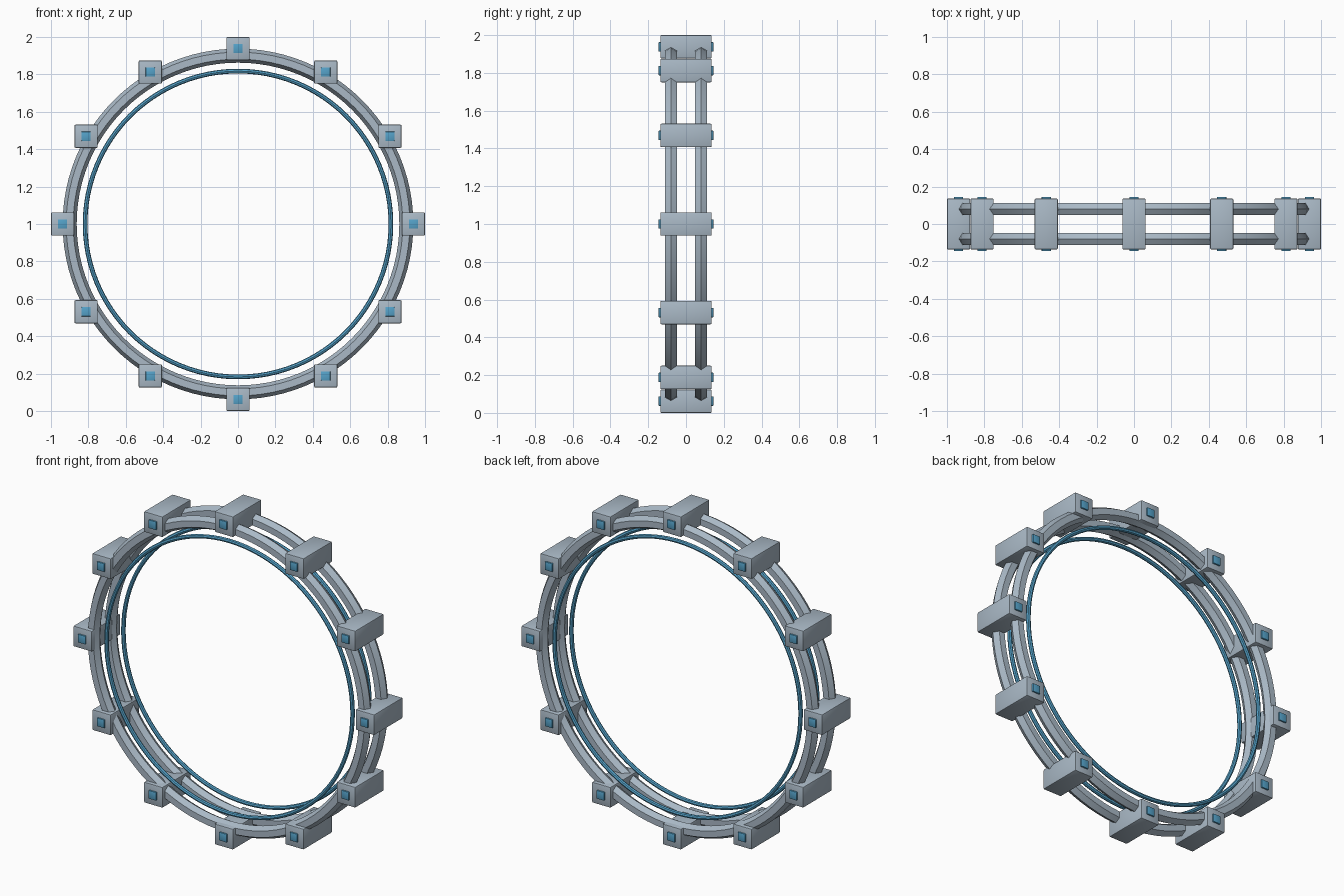
import bpy, bmesh, math
from mathutils import Matrix, Vector

if "Cube" in bpy.data.objects:
    bpy.data.objects.remove(bpy.data.objects["Cube"], do_unlink=True)

CENTRE = Vector((0, 0, 1))


def material(name, rgb):
    m = bpy.data.materials.new(name)
    m.use_nodes = True
    m.diffuse_color = (*rgb, 1)
    m.node_tree.nodes["Principled BSDF"].inputs["Base Color"].default_value = (*rgb, 1)
    return m


STEEL = material("steel grey", (0.40, 0.485, 0.565))
BLUE = material("glow blue", (0.09, 0.36, 0.58))


def finish(name, bm, mat):
    bmesh.ops.recalc_face_normals(bm, faces=bm.faces)
    mesh = bpy.data.meshes.new(name)
    bm.to_mesh(mesh)
    bm.free()
    mesh.materials.append(mat)
    ob = bpy.data.objects.new(name, mesh)
    bpy.context.collection.objects.link(ob)
    bpy.ops.object.select_all(action='DESELECT')
    ob.select_set(True)
    bpy.context.view_layer.objects.active = ob
    bpy.ops.object.shade_smooth_by_angle(angle=math.radians(35))
    return ob


def ring(name, y, major, minor, sides, mat, segments=96):
    """Sweep a regular polygon section around the y axis."""
    bm = bmesh.new()
    loops = []
    for i in range(segments):
        a = math.tau * i / segments
        out = Vector((math.cos(a), 0, math.sin(a)))
        loop = []
        for j in range(sides):
            b = math.tau * j / sides
            p = CENTRE + out * (major + minor * math.cos(b))
            p.y = y + minor * math.sin(b)
            loop.append(bm.verts.new(p))
        loops.append(loop)
    for i in range(segments):
        here, ahead = loops[i], loops[(i + 1) % segments]
        for j in range(sides):
            k = (j + 1) % sides
            bm.faces.new((here[j], here[k], ahead[k], ahead[j]))
    return finish(name, bm, mat)


def box(name, centre, size, bevel, mat):
    bm = bmesh.new()
    place = Matrix.Translation(centre) @ Matrix.Diagonal((*size, 1))
    bmesh.ops.create_cube(bm, size=1, matrix=place)
    bmesh.ops.bevel(bm, geom=bm.edges[:], offset=bevel, segments=2,
                    profile=0.5, affect='EDGES')
    return finish(name, bm, mat)


# Hexagonal rails and thin inner light rings, front and back
for label, side in (("front", -1), ("back", 1)):
    ring(label + "_rail", side * 0.08, 0.9, 0.0375, 6, STEEL)
    ring(label + "_light_ring", side * 0.08, 0.8175, 0.0125, 8, BLUE)

# Upright blocks around the hoop, each with a lamp at both ends
COUNT = 12
for i in range(COUNT):
    a = math.tau * i / COUNT
    c = CENTRE + 0.938 * Vector((math.cos(a), 0, math.sin(a)))
    box(f"block_{i + 1}", c, (0.124, 0.272, 0.124), 0.006, STEEL)
    for label, side in (("front", -1), ("back", 1)):
        box(f"{label}_lamp_{i + 1}", c + Vector((0, side * 0.135, 0)),
            (0.05, 0.02, 0.05), 0.003, BLUE)
